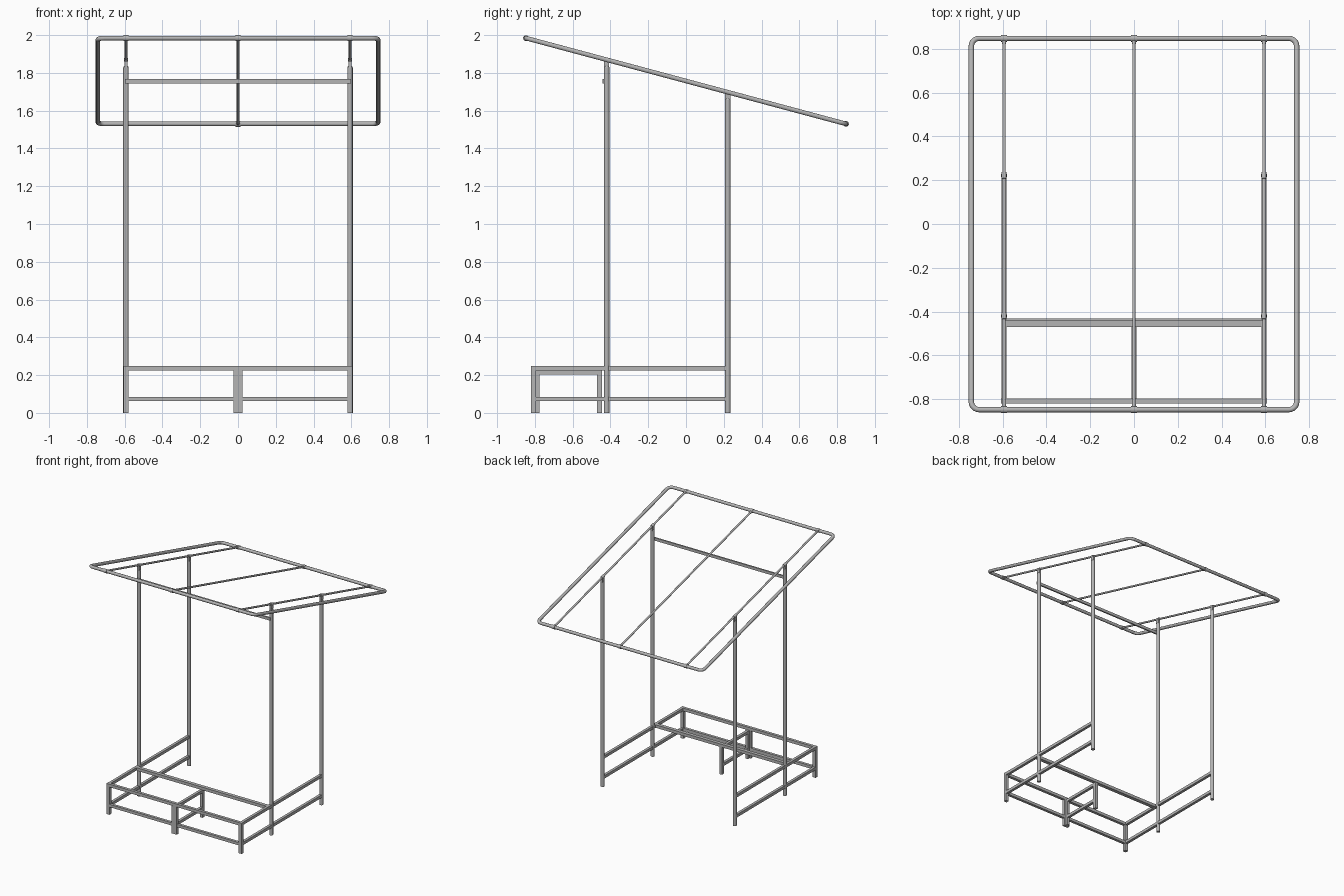
import bpy
import math
from mathutils import Vector

cube = bpy.data.objects.get("Cube")
if cube:
    bpy.data.objects.remove(cube, do_unlink=True)

steel = bpy.data.materials.new("grey steel")
steel.use_nodes = True
grey = (0.46, 0.46, 0.46, 1)
steel.diffuse_color = grey
steel.node_tree.nodes["Principled BSDF"].inputs["Base Color"].default_value = grey

TILT = math.radians(15)
POST_X = 0.593
FRONT_Y, BACK_Y = -0.42, 0.221
ROOF_Z = 1.757
HALF_X, HALF_LEN = 0.742, 0.877


def roof_point(x, s):
    """Point on the sloping roof plane, s measured down the slope."""
    return Vector((x, s * math.cos(TILT), ROOF_Z - s * math.sin(TILT)))


def box(name, x, y, z):
    """Box from its (min, max) ranges on each axis."""
    ranges = (x, y, z)
    bpy.ops.mesh.primitive_cube_add(size=1, location=[sum(r) / 2 for r in ranges])
    ob = bpy.context.object
    ob.name = name
    ob.scale = [r[1] - r[0] for r in ranges]
    bpy.ops.object.transform_apply(location=False, rotation=False, scale=True)
    ob.data.materials.append(steel)


def tube(name, a, b, r, r_end=None):
    """Round bar, or cone when r_end is given, from a to b."""
    a, b = Vector(a), Vector(b)
    bpy.ops.mesh.primitive_cone_add(
        vertices=16, radius1=r, radius2=r if r_end is None else r_end,
        depth=(b - a).length, location=(a + b) / 2,
        rotation=(b - a).to_track_quat("Z", "Y").to_euler())
    ob = bpy.context.object
    ob.name = name
    ob.data.materials.append(steel)
    bpy.ops.object.shade_smooth_by_angle()


# Roof frame: one bent tube with rounded corners
corner = 0.035
path = []
for i, (sx, sy) in enumerate(((1, 1), (-1, 1), (-1, -1), (1, -1))):
    for k in range(6):
        ang = math.radians(90 * i + 18 * k)
        path.append(roof_point(sx * (HALF_X - corner) + corner * math.cos(ang),
                               sy * (HALF_LEN - corner) + corner * math.sin(ang)))
curve = bpy.data.curves.new("roof_frame", "CURVE")
curve.dimensions = "3D"
curve.bevel_depth = 0.0125
curve.bevel_resolution = 3
spline = curve.splines.new("POLY")
spline.points.add(len(path) - 1)
for point, co in zip(spline.points, path):
    point.co = (*co, 1)
spline.use_cyclic_u = True
spline.use_smooth = True
curve.materials.append(steel)
bpy.context.collection.objects.link(bpy.data.objects.new("roof_frame", curve))

# Roof bars with sleeves where they meet the frame
for label, x in (("right", -POST_X), ("middle", 0), ("left", POST_X)):
    tube(f"roof_bar_{label}", roof_point(x, -HALF_LEN), roof_point(x, HALF_LEN), 0.0075)
    for end, s in (("front", -1), ("back", 1)):
        edge = s * HALF_LEN
        tube(f"frame_sleeve_{end}_{label}", roof_point(x - 0.013, edge),
             roof_point(x + 0.013, edge), 0.0155)
        tube(f"bar_socket_{end}_{label}", roof_point(x, edge),
             roof_point(x, edge - s * 0.026), 0.0095)

for label, side in (("right", -1), ("left", 1)):
    x = side * POST_X
    # Posts with tapered tops, flat tabs and clamps on the roof bars
    for end, y in (("front", FRONT_Y), ("back", BACK_Y)):
        s = y / math.cos(TILT)
        bar_z = roof_point(x, s).z
        top = bar_z - 0.04
        tag = f"{end}_{label}"
        tube(f"post_{tag}", (x, y, 0), (x, y, top), 0.0145)
        tube(f"post_taper_{tag}", (x, y, top), (x, y, top + 0.006), 0.0145, 0.011)
        box(f"post_tab_{tag}", (x - 0.0085, x + 0.0085), (y - 0.0135, y + 0.0135),
            (top, bar_z - 0.003))
        tube(f"bar_clamp_{tag}", roof_point(x, s - 0.015), roof_point(x, s + 0.015), 0.0115)

    # Side rails running from the bench to the back posts
    wide = (x - 0.011, x + 0.011)
    box(f"side_rail_upper_{label}", wide, (-0.81, BACK_Y), (0.225, 0.248))
    box(f"side_rail_lower_{label}", wide, (-0.81, BACK_Y), (0.062, 0.085))
    # Outer bench legs
    box(f"bench_leg_{label}", (x - 0.0135, x + 0.0135), (-0.82, -0.795), (0, 0.248))

# Bench rails
span = (-POST_X, POST_X)
box("bench_front_rail", span, (-0.819, -0.796), (0.224, 0.248))
box("bench_front_lower_rail", span, (-0.819, -0.797), (0.062, 0.085))
box("bench_rear_rail", span, (-0.47, -0.441), (0.224, 0.248))

# Middle support frame under the bench, with a doubled front leg
box("middle_leg_front", (-0.024, 0.024), (-0.82, -0.796), (0, 0.224))
box("middle_leg_inner", (-0.011, 0.011), (-0.797, -0.776), (0, 0.224))
box("middle_leg_rear", (-0.012, 0.012), (-0.47, -0.444), (0, 0.224))
box("middle_top_rail", (-0.011, 0.011), (-0.8, -0.45), (0.203, 0.225))
box("middle_lower_rail", (-0.011, 0.011), (-0.8, -0.45), (0.062, 0.085))

# Flat crossbar joining the front posts near the top
box("crossbar", (-POST_X - 0.004, POST_X + 0.004), (-0.443, -0.431), (1.745, 1.768))
